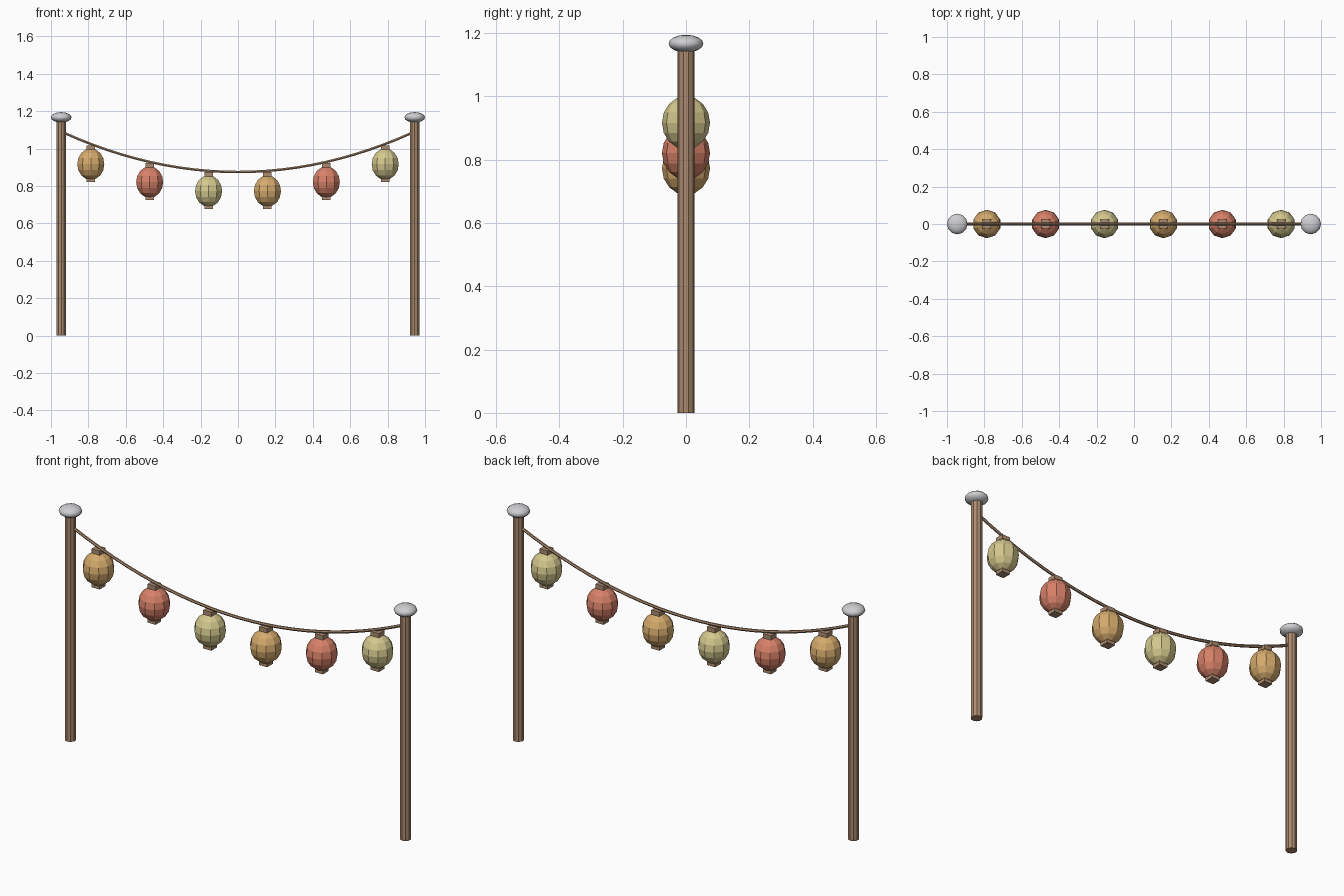
import bpy, bmesh, math
from mathutils import Matrix, Vector

if "Cube" in bpy.data.objects:
    bpy.data.objects.remove(bpy.data.objects["Cube"])


def material(name, rgb):
    m = bpy.data.materials.new(name)
    m.diffuse_color = (*rgb, 1)
    m.use_nodes = True
    m.node_tree.nodes["Principled BSDF"].inputs["Base Color"].default_value = m.diffuse_color
    return m


WOOD = material("brown wood", (0.41, 0.26, 0.16))
METAL = material("pale grey", (0.62, 0.62, 0.64))
PAPER = [material("amber paper", (0.66, 0.40, 0.15)),
         material("coral paper", (0.68, 0.22, 0.14)),
         material("straw paper", (0.66, 0.58, 0.27))]


def finish(name, bm, mat, smooth=False):
    me = bpy.data.meshes.new(name)
    bmesh.ops.recalc_face_normals(bm, faces=bm.faces[:])
    for f in bm.faces:
        f.smooth = smooth
    bm.to_mesh(me)
    bm.free()
    me.materials.append(mat)
    ob = bpy.data.objects.new(name, me)
    bpy.context.collection.objects.link(ob)
    return ob


def ball(name, loc, radii, seg, rings, mat, smooth=False):
    bm = bmesh.new()
    bmesh.ops.create_uvsphere(bm, u_segments=seg, v_segments=rings, radius=1,
                              matrix=Matrix.LocRotScale(Vector(loc), None, Vector(radii)))
    return finish(name, bm, mat, smooth)


def block(name, loc, size, mat):
    bm = bmesh.new()
    bmesh.ops.create_cube(bm, size=1,
                          matrix=Matrix.LocRotScale(Vector(loc), None, Vector(size)))
    return finish(name, bm, mat)


def rope_z(x):
    return 0.875 + 0.242 * x * x


# Posts with flattened round caps
POST_X, POST_H = 0.945, 1.16
for side, sx in (("left", -1), ("right", 1)):
    bm = bmesh.new()
    bmesh.ops.create_cone(bm, cap_ends=True, segments=10, radius1=0.027, radius2=0.027,
                          depth=POST_H,
                          matrix=Matrix.Translation((sx * POST_X, 0, POST_H / 2)))
    finish(side + "_post", bm, WOOD)
    ball(side + "_post_cap", (sx * POST_X, 0, 1.167), (0.055, 0.055, 0.028), 12, 8, METAL, True)

# Sagging rope: a six-sided tube swept along a parabola
bm = bmesh.new()
STEPS, SIDES, R = 24, 6, 0.0075
rows = []
for i in range(STEPS + 1):
    x = -0.935 + 1.87 * i / STEPS
    tilt = math.atan(0.484 * x)
    row = []
    for k in range(SIDES):
        a = 2 * math.pi * k / SIDES
        n = R * math.sin(a)
        row.append(bm.verts.new((x - n * math.sin(tilt), R * math.cos(a),
                                 rope_z(x) + n * math.cos(tilt))))
    rows.append(row)
for a, b in zip(rows, rows[1:]):
    for k in range(SIDES):
        j = (k + 1) % SIDES
        bm.faces.new((a[k], a[j], b[j], b[k]))
bm.faces.new(rows[0])
bm.faces.new(rows[-1])
finish("rope", bm, WOOD, False)

# Six lanterns, each with a small block above and below
for i in range(6):
    x = -0.787 + 0.3148 * i
    z = rope_z(x)
    ball(f"lantern_{i + 1}", (x, 0, z - 0.108), (0.076, 0.076, 0.084), 10, 8, PAPER[i % 3])
    block(f"lantern_top_{i + 1}", (x, 0, z - 0.018), (0.046, 0.046, 0.022), WOOD)
    block(f"lantern_base_{i + 1}", (x, 0, z - 0.193), (0.046, 0.046, 0.020), WOOD)
